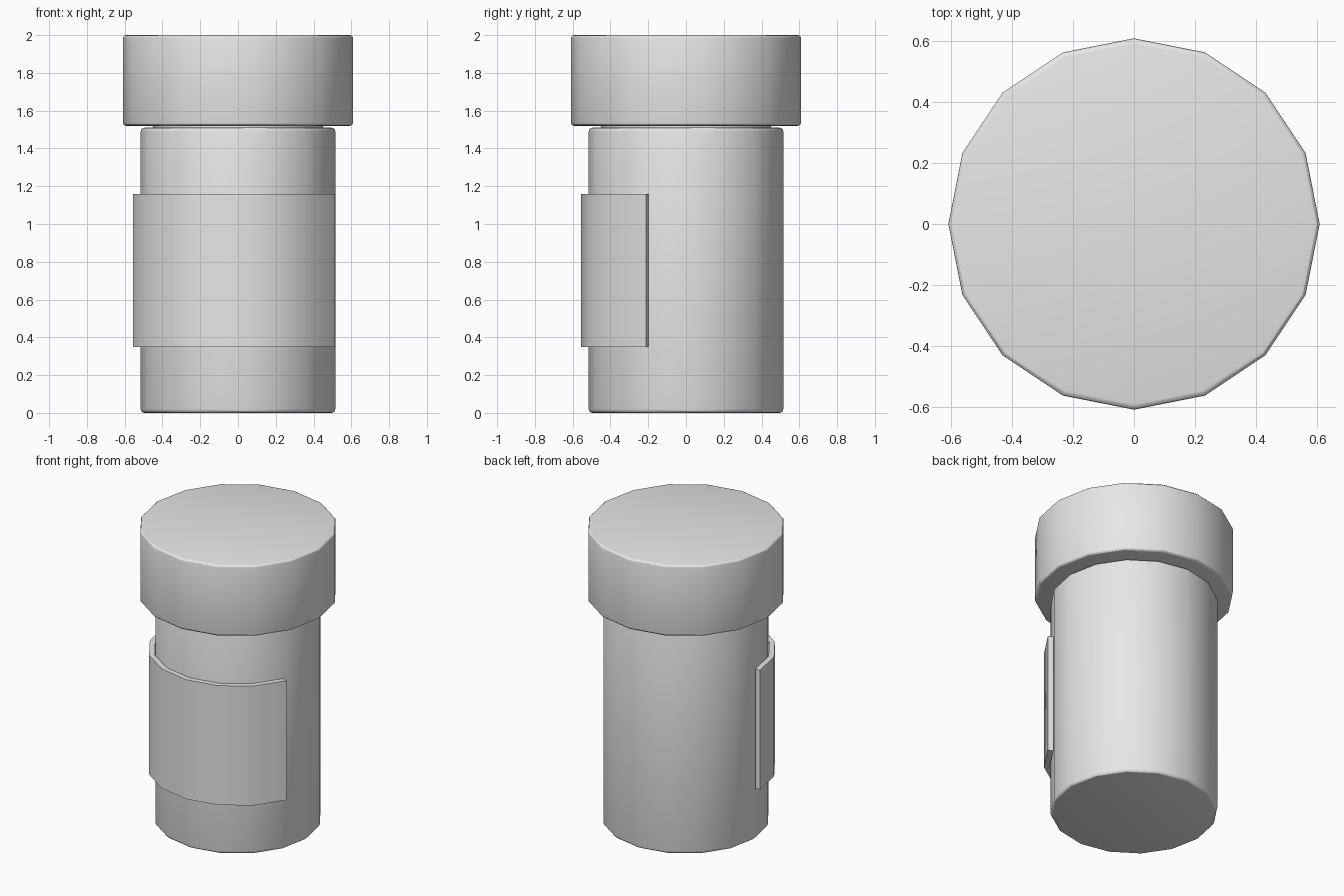
import bpy, bmesh, math

SIDES = 16

cube = bpy.data.objects.get("Cube")
if cube:
    bpy.data.objects.remove(cube, do_unlink=True)

# One plain grey for every part
grey = bpy.data.materials.new("light grey")
grey.use_nodes = True
colour = (0.8, 0.8, 0.8, 1)
grey.diffuse_color = colour
grey.node_tree.nodes["Principled BSDF"].inputs["Base Color"].default_value = colour


def smooth(obj):
    bpy.ops.object.select_all(action="DESELECT")
    obj.select_set(True)
    bpy.context.view_layer.objects.active = obj
    bpy.ops.object.shade_smooth_by_angle(angle=math.radians(30))


def drum(name, radius, bottom, top, rounding=0):
    """Upright many-sided cylinder with softly rounded rims."""
    bpy.ops.mesh.primitive_cylinder_add(vertices=SIDES, radius=radius, depth=top - bottom,
                                        location=(0, 0, (bottom + top) / 2))
    obj = bpy.context.object
    obj.name = name
    obj.data.materials.append(grey)
    if rounding:
        bevel = obj.modifiers.new("rounded rims", "BEVEL")
        bevel.width = rounding
        bevel.segments = 3
        bevel.limit_method = "ANGLE"
        bevel.angle_limit = math.radians(40)
        bpy.ops.object.modifier_apply(modifier=bevel.name)
    smooth(obj)
    return obj


# Bottle body, hidden neck and wide cap
drum("bottle_body", 0.515, 0, 1.51, 0.02)
drum("bottle_neck", 0.45, 1.48, 1.56)
drum("bottle_cap", 0.61, 1.52, 2.0, 0.018)

# Wrapped label: a thick curved band over seven sides of the front
inner, outer, low, high = 0.52, 0.555, 0.35, 1.16
bm = bmesh.new()
rings = []
for i in range(SIDES // 2):
    a = math.pi + i * math.tau / SIDES
    rings.append([bm.verts.new((r * math.cos(a), r * math.sin(a), z))
                  for r, z in ((inner, low), (outer, low), (outer, high), (inner, high))])
for a, b in zip(rings, rings[1:]):
    for k in range(4):
        n = (k + 1) % 4
        bm.faces.new((a[k], a[n], b[n], b[k]))
bm.faces.new(rings[0])
bm.faces.new(rings[-1])
bmesh.ops.recalc_face_normals(bm, faces=bm.faces)
mesh = bpy.data.meshes.new("label")
bm.to_mesh(mesh)
bm.free()
label = bpy.data.objects.new("label", mesh)
bpy.context.collection.objects.link(label)
mesh.materials.append(grey)
smooth(label)
